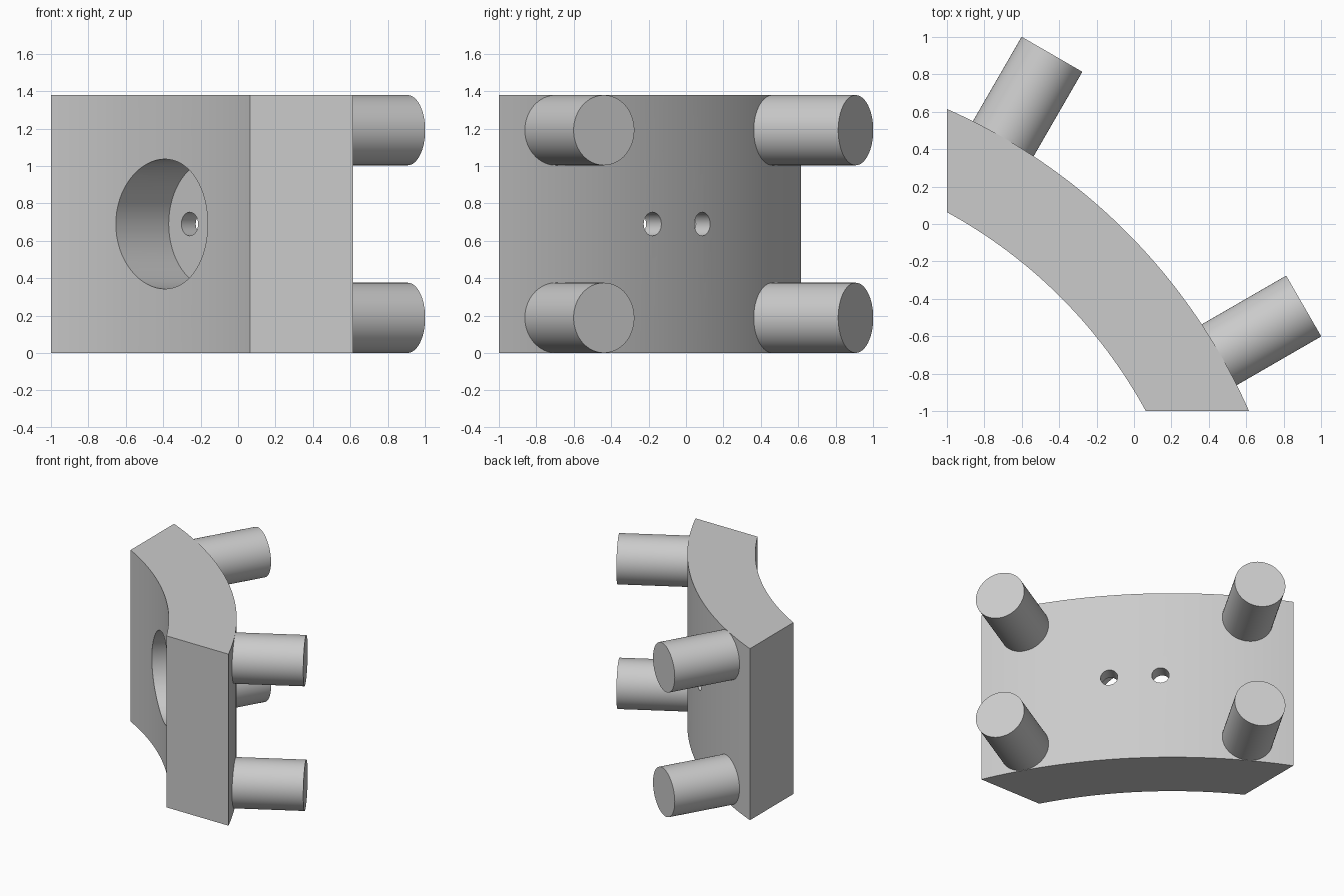
import bpy, bmesh, math
from mathutils import Matrix, Vector

if "Cube" in bpy.data.objects:
    bpy.data.objects.remove(bpy.data.objects["Cube"], do_unlink=True)

C = -2.277            # arc centre lies on the x = y diagonal
HEIGHT = 1.38
END = -1 - C          # distance from arc centre to the flat end cuts
R_OUT = math.hypot(END, 0.615 - C)
R_IN = math.hypot(END, 0.063 - C)

grey = bpy.data.materials.new("light_grey")
grey.use_nodes = True
colour = (0.6, 0.6, 0.6, 1)
grey.diffuse_color = colour
grey.node_tree.nodes["Principled BSDF"].inputs["Base Color"].default_value = colour


def make_object(name, bm):
    bmesh.ops.recalc_face_normals(bm, faces=bm.faces)
    mesh = bpy.data.meshes.new(name)
    bm.to_mesh(mesh)
    bm.free()
    mesh.materials.append(grey)
    obj = bpy.data.objects.new(name, mesh)
    bpy.context.collection.objects.link(obj)
    return obj


def activate(obj):
    bpy.ops.object.select_all(action='DESELECT')
    obj.select_set(True)
    bpy.context.view_layer.objects.active = obj


def smooth(obj):
    activate(obj)
    bpy.ops.object.shade_smooth_by_angle(angle=math.radians(30))


def arc(radius, steps=48):
    start = math.asin(END / radius)
    sweep = math.pi / 2 - 2 * start
    angles = [start + sweep * i / steps for i in range(steps + 1)]
    return [(C + radius * math.cos(a), C + radius * math.sin(a)) for a in angles]


def radial_cylinder(name, degrees, near, far, radius, z, side=0):
    """Cylinder pointing away from the arc centre, shifted sideways by side."""
    a = math.radians(degrees)
    out = Vector((math.cos(a), math.sin(a), 0))
    across = Vector((-out.y, out.x, 0))
    middle = Vector((C, C, z)) + out * (near + far) / 2 + across * side
    turn = out.to_track_quat('Z', 'Y').to_matrix().to_4x4()
    bm = bmesh.new()
    bmesh.ops.create_cone(bm, cap_ends=True, segments=64, radius1=radius,
                          radius2=radius, depth=far - near,
                          matrix=Matrix.Translation(middle) @ turn)
    return make_object(name, bm)


# Curved plate with flat ends
bm = bmesh.new()
outline = arc(R_OUT) + arc(R_IN)[::-1]
base = bm.faces.new([bm.verts.new((x, y, 0)) for x, y in outline])
top = bmesh.ops.extrude_face_region(bm, geom=[base])["geom"]
bmesh.ops.translate(bm, vec=(0, 0, HEIGHT),
                    verts=[v for v in top if isinstance(v, bmesh.types.BMVert)])
plate = make_object("curved_plate", bm)

# Blind bore on the hollow side, and two small holes through its floor
cutters = [radial_cylinder("bore_cutter", 45, R_IN - 0.3, 3.043, 0.347, HEIGHT / 2)]
for side in (-0.188, 0.188):
    cutters.append(radial_cylinder("hole_cutter", 45, 2.9, R_OUT + 0.2, 0.063,
                                   HEIGHT / 2, side))
for cutter in cutters:
    cutter.hide_render = True
    activate(plate)
    mod = plate.modifiers.new("cut", 'BOOLEAN')
    mod.operation = 'DIFFERENCE'
    mod.solver = 'EXACT'
    mod.object = cutter
    bpy.ops.object.modifier_apply(modifier=mod.name)
    bpy.data.objects.remove(cutter, do_unlink=True)
smooth(plate)

# Four pins on the bulging side
for side, degrees in (("left", 30), ("right", 60)):
    for level, z in (("lower", 0.1885), ("upper", HEIGHT - 0.1885)):
        smooth(radial_cylinder(f"{level}_{side}_pin", degrees, R_OUT - 0.1,
                               3.677, 0.1875, z))
